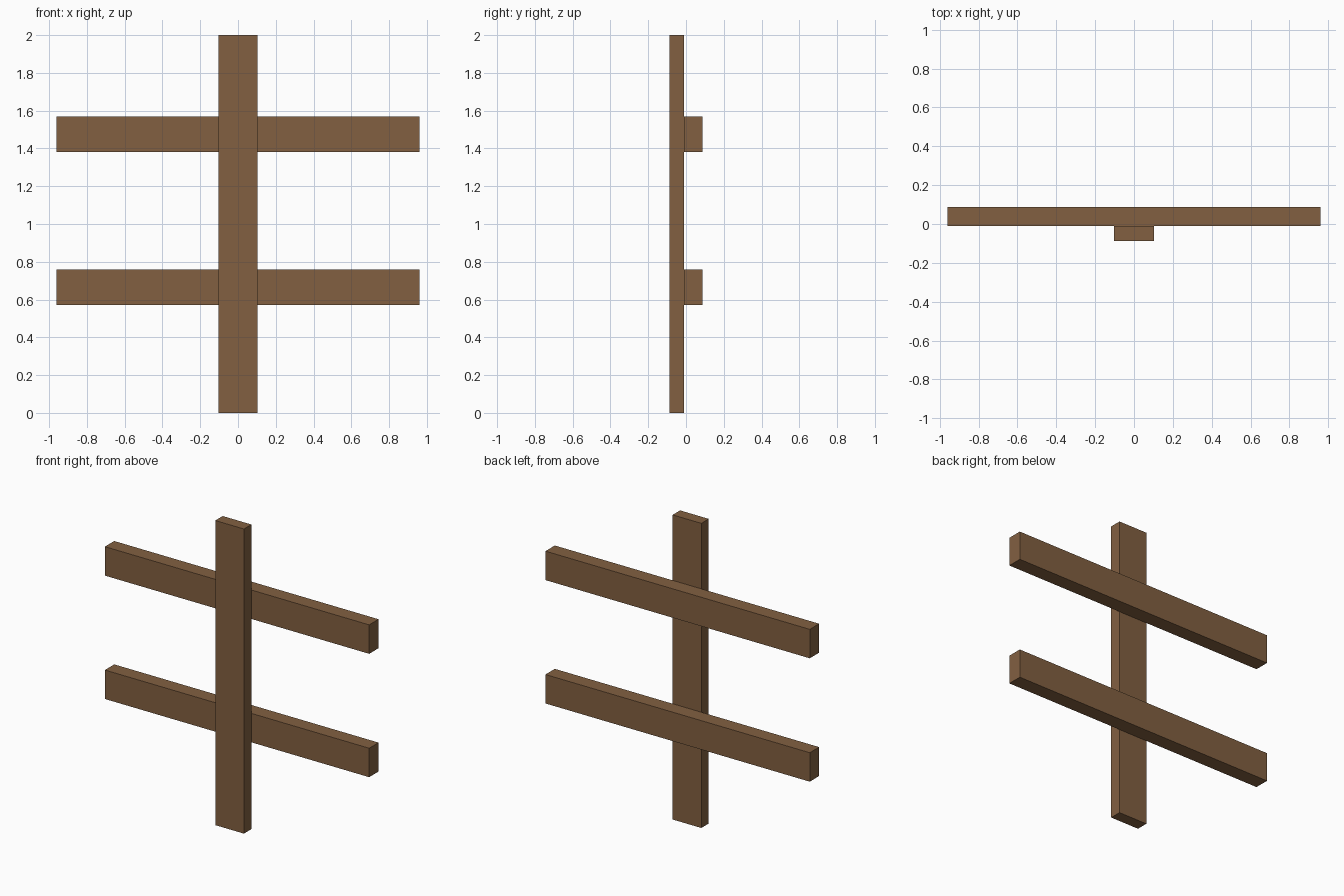
import bpy

if "Cube" in bpy.data.objects:
    bpy.data.objects.remove(bpy.data.objects["Cube"])

wood = bpy.data.materials.new("brown_wood")
wood.diffuse_color = (0.223, 0.117, 0.053, 1)
wood.use_nodes = True
wood.node_tree.nodes["Principled BSDF"].inputs["Base Color"].default_value = wood.diffuse_color


def board(name, x, y, z):
    """Box spanning the given (min, max) ranges."""
    bpy.ops.mesh.primitive_cube_add(
        size=1, location=[(a + b) / 2 for a, b in (x, y, z)])
    ob = bpy.context.object
    ob.name = name
    ob.scale = [b - a for a, b in (x, y, z)]
    bpy.ops.object.transform_apply(location=False, rotation=False, scale=True)
    ob.data.materials.append(wood)


JOINT = -0.01  # plane where the post meets the rails

# Upright post in front
board("post", (-0.104, 0.104), (-0.087, JOINT), (0, 2))

# Two rails fixed to the back of the post
for name, bottom in (("lower_rail", 0.57), ("upper_rail", 1.38)):
    board(name, (-0.96, 0.96), (JOINT, 0.087), (bottom, bottom + 0.19))
